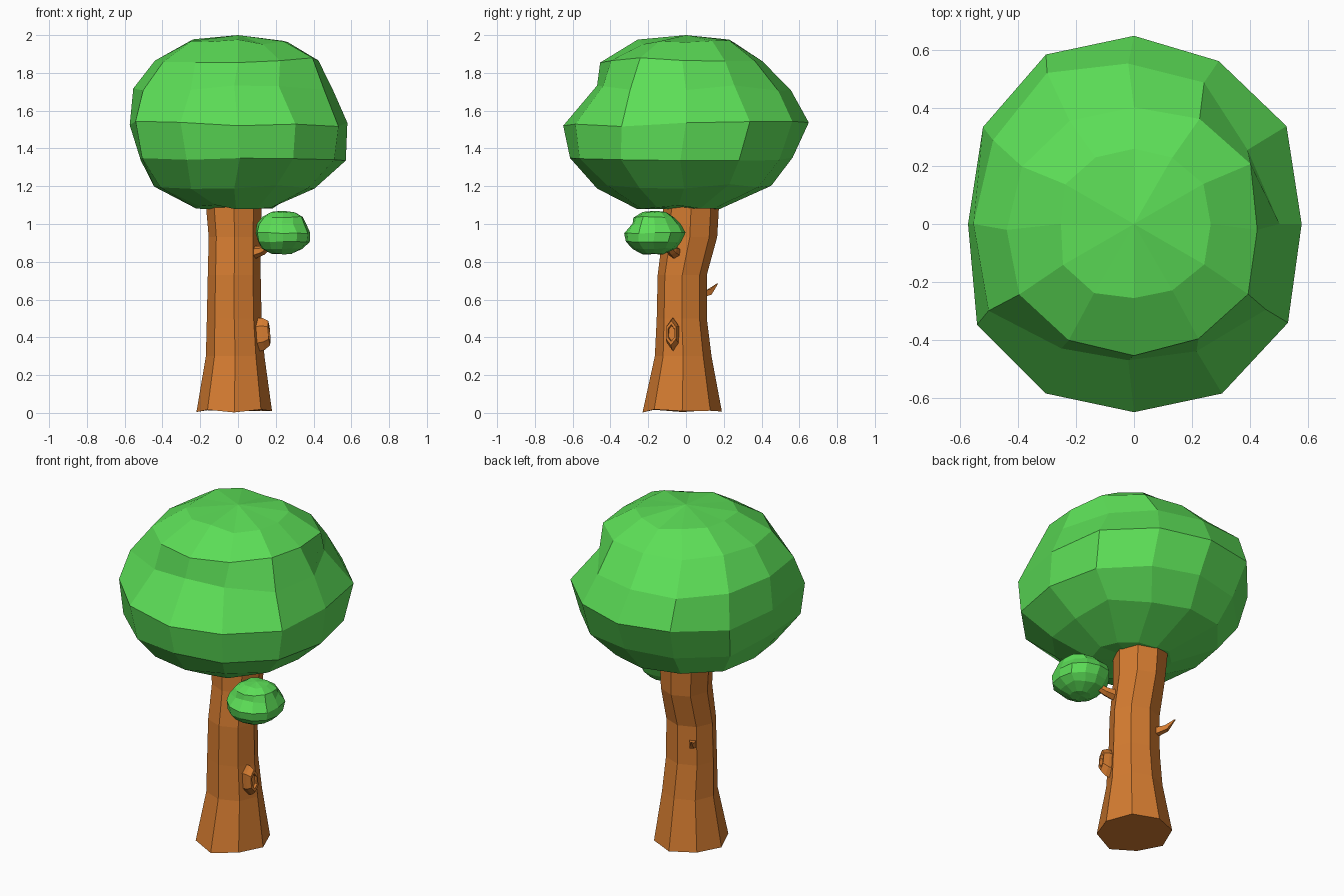
import bpy, bmesh, random
from math import sin, cos, radians, tau
from mathutils import Vector

if "Cube" in bpy.data.objects:
    bpy.data.objects.remove(bpy.data.objects["Cube"])

random.seed(4)


def material(name, color):
    m = bpy.data.materials.new(name)
    m.diffuse_color = (*color, 1)
    m.use_nodes = True
    m.node_tree.nodes["Principled BSDF"].inputs["Base Color"].default_value = m.diffuse_color
    return m


bark = material("bark", (0.66, 0.2, 0.03))
leaf = material("leaf", (0.107, 0.73, 0.095))


def loft(name, rings, mat):
    """Flat-shaded skin through rings of equal point count; a one-point ring is a pole."""
    bm = bmesh.new()
    vs = [[bm.verts.new(p) for p in r] for r in rings]
    n = max(len(r) for r in vs)
    for a, b in zip(vs, vs[1:]):
        for i in range(n):
            j = (i + 1) % n
            quad = [a[i % len(a)], a[j % len(a)], b[j % len(b)], b[i % len(b)]]
            bm.faces.new(list(dict.fromkeys(quad)))
    for r in (vs[0], vs[-1]):
        if len(r) > 1:
            bm.faces.new(r)
    bmesh.ops.recalc_face_normals(bm, faces=bm.faces)
    me = bpy.data.meshes.new(name)
    bm.to_mesh(me)
    bm.free()
    me.materials.append(mat)
    ob = bpy.data.objects.new(name, me)
    bpy.context.collection.objects.link(ob)
    return ob


def stub(name, stations, sides=6):
    """Branch-like loft: stations are (centre, axis, width, height)."""
    rings = []
    for c, axis, w, h in stations:
        axis = Vector(axis).normalized()
        side = axis.cross(Vector((0, 0, 1))).normalized()
        up = side.cross(axis)
        rings.append([Vector(c) + side * w * cos(tau * (i + 0.5) / sides)
                      + up * h * sin(tau * (i + 0.5) / sides) for i in range(sides)])
    return loft(name, rings, bark)


# Trunk: eight-sided, flared foot, leaning back at the top (z, x0, x1, y0, y1)
trunk = []
for z, x0, x1, y0, y1 in [(0.01, -0.22, 0.18, -0.23, 0.19), (0.30, -0.17, 0.14, -0.165, 0.135),
                          (0.50, -0.165, 0.125, -0.155, 0.11), (0.73, -0.16, 0.12, -0.15, 0.11),
                          (0.93, -0.155, 0.12, -0.125, 0.165), (1.10, -0.17, 0.125, -0.12, 0.175),
                          (1.16, -0.17, 0.125, -0.12, 0.175)]:
    trunk.append([((x0 + x1) / 2 + (x1 - x0) / 2 * cos(tau * i / 8),
                   (y0 + y1) / 2 + (y1 - y0) / 2 * sin(tau * i / 8),
                   z + (0.01 * sin(3 * i) if z < 0.1 else 0)) for i in range(8)])
loft("trunk", trunk, bark)

# Canopy: irregular twelve-sided blob (z, centre x, centre y, radius x, radius y)
outline = [1, 1.04, 1.05, 0.99, 1.04, 1.0, 1, 1.04, 1.03, 0.98, 1.07, 1.04]
dents = {0: 0.83, 1: 0.85, 11: 0.86, 4: 0.87}
canopy = [[(0, 0, 1.08)]]
for z, cx, cy, rx, ry in [(1.09, -0.01, -0.04, 0.21, 0.22), (1.20, -0.02, -0.01, 0.43, 0.45),
                          (1.345, 0.01, -0.03, 0.55, 0.60), (1.53, 0, 0, 0.585, 0.65),
                          (1.72, -0.02, 0, 0.53, 0.57), (1.865, 0, -0.02, 0.44, 0.43),
                          (1.965, 0, 0, 0.26, 0.26)]:
    ring = []
    for i, f in enumerate(outline):
        a = radians(-90 + 30 * i)
        if z == 1.72:
            f *= dents.get(i, 1)
        f *= 1 if z == 1.53 else random.uniform(0.97, 1.03)
        ring.append((cx + rx * f * cos(a), cy + ry * f * sin(a), z + random.uniform(-0.015, 0.015)))
    canopy.append(ring)
canopy.append([(0, 0, 2.0)])
loft("canopy", canopy, leaf)

# Small leaf clump: the canopy shape at quarter size
c = Vector((0, 0, 1.54))
clump = [[Vector((0.237, -0.165, 0.955)) + (Vector(p) - c) * 0.25 for p in r] for r in canopy]
loft("leaf_clump", clump, leaf)

# Branch carrying the clump
stub("clump_branch", [((0.06, -0.05, 0.845), (1, -0.5, 0.3), 0.04, 0.04),
                      ((0.13, -0.075, 0.86), (1, -0.5, 0.5), 0.03, 0.025),
                      ((0.22, -0.14, 0.93), (1, -0.5, 0.6), 0.012, 0.012)])

# Cut branch knot with a recessed end
axis = (1, -0.2, 0.08)
stub("knot", [((0.08, -0.06, 0.41), axis, 0.036, 0.09),
              ((0.135, -0.073, 0.418), axis, 0.036, 0.085),
              ((0.165, -0.079, 0.423), axis, 0.03, 0.065),
              ((0.165, -0.079, 0.423), axis, 0.02, 0.045),
              ((0.15, -0.076, 0.422), axis, 0.018, 0.04)])

# Thorn-like twig on the back left
stub("back_twig", [((-0.09, 0.06, 0.625), (-0.6, 1, 0.1), 0.028, 0.03),
                   ((-0.125, 0.125, 0.64), (-0.6, 1, 0.5), 0.018, 0.02),
                   ((-0.15, 0.167, 0.685), (-0.3, 0.6, 1), 0.003, 0.003)], 4)
